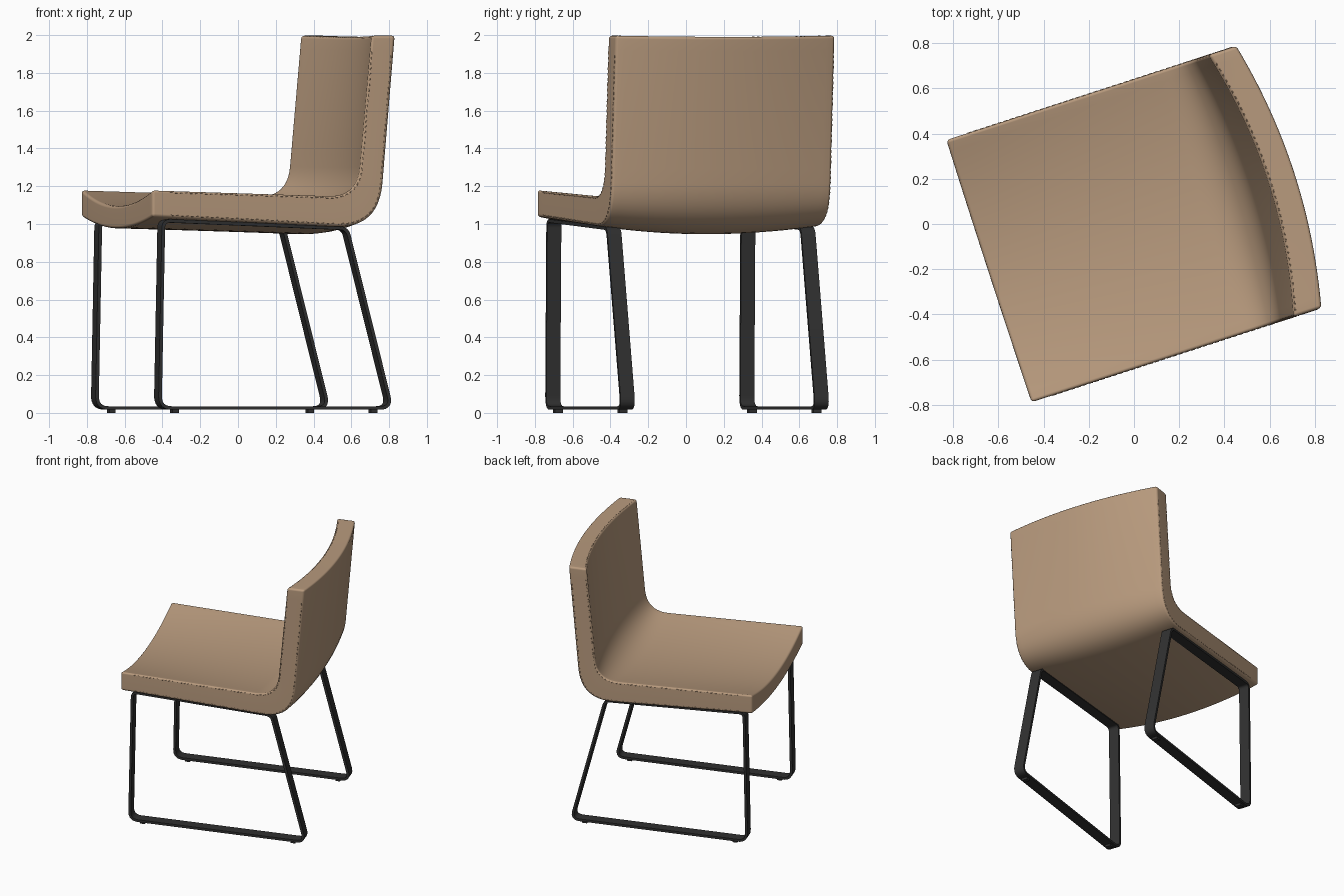
import bpy, bmesh, math
from mathutils import Vector

TURN = math.radians(18)   # the whole chair is turned in plan
HALF = 0.61               # half the seat width

cube = bpy.data.objects.get("Cube")
if cube:
    bpy.data.objects.remove(cube, do_unlink=True)


def material(name, color, rough):
    m = bpy.data.materials.new(name)
    m.use_nodes = True
    m.diffuse_color = (*color, 1)
    node = m.node_tree.nodes["Principled BSDF"]
    node.inputs["Base Color"].default_value = (*color, 1)
    node.inputs["Roughness"].default_value = rough
    return m


leather = material("tan leather", (0.48, 0.325, 0.207), 0.6)
metal = material("black metal", (0.03, 0.03, 0.03), 0.5)


def add_object(name, bm, mat, angle):
    bmesh.ops.recalc_face_normals(bm, faces=bm.faces)
    mesh = bpy.data.meshes.new(name)
    bm.to_mesh(mesh)
    bm.free()
    ob = bpy.data.objects.new(name, mesh)
    bpy.context.collection.objects.link(ob)
    mesh.materials.append(mat)
    ob.rotation_euler.z = TURN
    bpy.ops.object.select_all(action='DESELECT')
    ob.select_set(True)
    bpy.context.view_layer.objects.active = ob
    bpy.ops.object.shade_smooth_by_angle(angle=math.radians(angle))
    return ob


def round_corner(a, c, b, cut, steps):
    """Points of a rounded corner at c between a and b."""
    p, q = c + (a - c).normalized() * cut, c + (b - c).normalized() * cut
    ts = [i / steps for i in range(steps + 1)]
    return [p * (1 - t) ** 2 + c * 2 * t * (1 - t) + q * t * t for t in ts]


def shell_profile(a, c, b, cut):
    """Seat line, rounded bend, back line; evenly divided."""
    a, c, b = Vector(a), Vector(c), Vector(b)
    bend = round_corner(a, c, b, cut, 12)
    seat = [a.lerp(bend[0], i / 10) for i in range(10)]
    back = [bend[-1].lerp(b, i / 10) for i in range(1, 11)]
    return seat + bend + back


def normals(pts, closed=False):
    n, out = len(pts), []
    for i in range(n):
        p = pts[i - 1] if closed or i else pts[0]
        q = pts[(i + 1) % n] if closed else pts[min(i + 1, n - 1)]
        d = (q - p).normalized()
        out.append(Vector((d.y, -d.x)))
    return out


outer = shell_profile((-0.675, 1.04), (0.588, 0.978), (0.675, 1.997), 0.24)
inner = shell_profile((-0.675, 1.181), (0.468, 1.145), (0.545, 1.997), 0.16)
# Hollow depth at the front edge, the bend and the top of the back
OUTER_SAG = (0.063, 0.038, 0.072)
INNER_SAG = (0.086, 0.052, 0.08)


def bowed(pts, v, sags):
    """Profile at width position v, hollowed towards the middle."""
    front, bend, top = sags
    last = len(pts) - 1
    out = []
    for i, (p, n) in enumerate(zip(pts, normals(pts))):
        w = 2 * i / last - 1
        sag = bend + ((front if w < 0 else top) - bend) * abs(w) ** 1.5
        k = sag * (1 - (v / HALF) ** 2)
        out.append(Vector((p.x + n.x * k, v, p.y + n.y * k)))
    return out


# Upholstered shell: seat and back in one hollowed sheet
bm = bmesh.new()
cols = 24
loops = []
for j in range(cols + 1):
    v = HALF * (2 * j / cols - 1)
    ring = bowed(outer, v, OUTER_SAG) + bowed(inner, v, INNER_SAG)[::-1]
    loops.append([bm.verts.new(p) for p in ring])
count = len(loops[0])
for r, s in zip(loops, loops[1:]):
    for i in range(count):
        k = (i + 1) % count
        bm.faces.new((r[i], r[k], s[k], s[i]))
for r in (loops[0], loops[-1]):
    for i in range(count // 2 - 1):
        bm.faces.new((r[i], r[i + 1], r[count - 2 - i], r[count - 1 - i]))
bmesh.ops.recalc_face_normals(bm, faces=bm.faces)
rim = [e for e in bm.edges if e.calc_face_angle(0) > math.radians(50)]
bmesh.ops.bevel(bm, geom=rim, offset=0.015, segments=3, profile=0.5, affect='EDGES')
shell = add_object("seat_and_back", bm, leather, 60)
shell.modifiers.new("even_shading", 'WEIGHTED_NORMAL').keep_sharp = True


# Stitching: short dashes close to the side edges and along the top of the back
def resample(pts, step):
    out, carry = [], 0.0
    for a, b in zip(pts, pts[1:]):
        length = (b - a).length
        while carry < length:
            out.append(a.lerp(b, carry / length))
            carry += step
        carry -= length
    return out


def stitches(name, path):
    cu = bpy.data.curves.new(name, 'CURVE')
    cu.dimensions = '3D'
    cu.bevel_depth = 0.003
    cu.bevel_resolution = 0
    cu.use_fill_caps = True
    dots = resample(path, 0.014)
    for a, b in zip(dots[::2], dots[1::2]):
        sp = cu.splines.new('POLY')
        sp.points.add(1)
        sp.points[0].co = (*a, 1)
        sp.points[1].co = (*b, 1)
    cu.materials.append(leather)
    ob = bpy.data.objects.new(name, cu)
    bpy.context.collection.objects.link(ob)
    ob.rotation_euler.z = TURN


for side, label in ((-1, "right"), (1, "left")):
    for pts, inset, edge in ((inner, 0.012, "inner"), (outer, -0.012, "outer")):
        path = [Vector((p.x + n.x * inset, side * (HALF - 0.001), p.y + n.y * inset))
                for p, n in zip(pts, normals(pts))]
        stitches(f"{label}_{edge}_stitching", path[1:-1])
top_row = [bowed(inner, HALF * 0.96 * (j / 10 - 1), INNER_SAG)[-1] + Vector((0.01, 0, -0.002))
           for j in range(21)]
stitches("top_stitching", top_row)


# Sled leg frames: flat bar swept round a closed, rounded outline
corners = [Vector(p) for p in ((-0.622, 0.026), (0.668, 0.026), (0.42, 0.977), (-0.602, 1.018))]
outline = []
for i, c in enumerate(corners):
    cut = 0.065 if i < 2 else 0.04
    outline += round_corner(corners[i - 1], c, corners[(i + 1) % 4], cut, 8)
BAR_W, BAR_T, TRACK = 0.078, 0.018, 0.54

for side, label in ((-1, "right"), (1, "left")):
    bm = bmesh.new()
    rings = []
    for p, n in zip(outline, normals(outline, True)):
        ring = []
        for dt, dv in ((-1, -1), (1, -1), (1, 1), (-1, 1)):
            q = p + n * dt * BAR_T / 2
            ring.append(bm.verts.new((q.x, side * TRACK + dv * BAR_W / 2, q.y)))
        rings.append(ring)
    for i, r in enumerate(rings):
        s = rings[(i + 1) % len(rings)]
        for k in range(4):
            m = (k + 1) % 4
            bm.faces.new((r[k], r[m], s[m], s[k]))
    add_object(f"{label}_leg_frame", bm, metal, 35)

    # Floor pads under each runner
    for u, place in ((-0.53, "front"), (0.575, "rear")):
        bm = bmesh.new()
        bmesh.ops.create_cube(bm, size=1)
        for vert in bm.verts:
            x, y, z = vert.co
            vert.co = (u + x * 0.035, side * TRACK + y * 0.045, 0.009 + z * 0.018)
        add_object(f"{label}_{place}_pad", bm, metal, 30)
